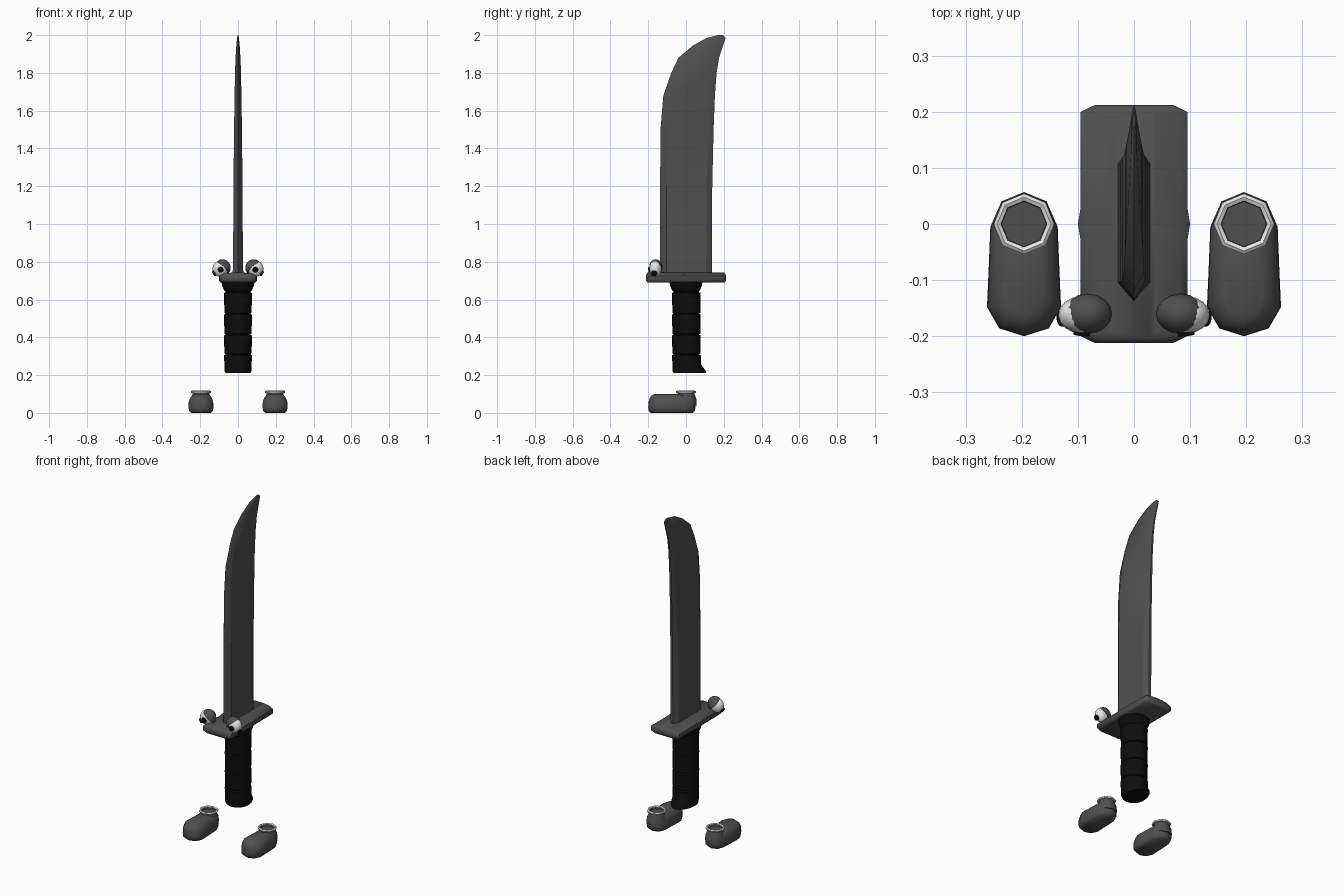
import bpy, bmesh, math
from mathutils import Vector

if "Cube" in bpy.data.objects:
    bpy.data.objects.remove(bpy.data.objects["Cube"])


def material(name, r, g, b):
    m = bpy.data.materials.new(name)
    m.diffuse_color = (r, g, b, 1)
    m.use_nodes = True
    m.node_tree.nodes["Principled BSDF"].inputs["Base Color"].default_value = m.diffuse_color
    return m


GREY = material("dark_grey", 0.08, 0.08, 0.08)
BLACK = material("grip_black", 0.004, 0.004, 0.004)
WHITE = material("white", 0.8, 0.8, 0.8)


def finish(name, bm, mat, angle=35):
    bmesh.ops.recalc_face_normals(bm, faces=bm.faces)
    me = bpy.data.meshes.new(name)
    bm.to_mesh(me)
    bm.free()
    me.materials.append(mat)
    me.shade_smooth()
    me.set_sharp_from_angle(angle=math.radians(angle))
    ob = bpy.data.objects.new(name, me)
    bpy.context.collection.objects.link(ob)
    return ob


def loft(name, rings, mat, angle=35, closed=False):
    """Skin a list of equal-length rings; cap the ends unless closed."""
    bm = bmesh.new()
    vs = [[bm.verts.new(p) for p in ring] for ring in rings]
    n = len(vs[0])
    pairs = list(zip(vs, vs[1:])) + ([(vs[-1], vs[0])] if closed else [])
    for a, b in pairs:
        for i in range(n):
            j = (i + 1) % n
            bm.faces.new((a[i], a[j], b[j], b[i]))
    if not closed:
        bm.faces.new(vs[0])
        bm.faces.new(vs[-1])
    return finish(name, bm, mat, angle)


def circle(cx, cy, z, r, n=8):
    return [(cx + r * math.cos(2 * math.pi * i / n),
             cy + r * math.sin(2 * math.pi * i / n), z) for i in range(n)]


# Blade: z, front edge, back edge, half thickness
levels = [(0.72, -0.138, 0.137, 0.030), (0.78, -0.137, 0.137, 0.026),
          (1.20, -0.137, 0.139, 0.024), (1.50, -0.135, 0.146, 0.021),
          (1.68, -0.120, 0.153, 0.018), (1.80, -0.078, 0.162, 0.016),
          (1.88, -0.040, 0.175, 0.013), (1.945, 0.037, 0.196, 0.009),
          (1.985, 0.110, 0.210, 0.005), (2.00, 0.170, 0.195, 0.002)]
rings = []
for z, f, b, t in levels:
    w = b - f
    e, s = f + min(0.034, w * 0.2), b - min(0.03, w * 0.2)
    rings.append([(0, f, z), (t, e, z), (t, s, z), (t * 0.3, b, z),
                  (-t * 0.3, b, z), (-t, s, z), (-t, e, z)])
loft("blade", rings, GREY, 25)

# Guard: rounded rectangular plate
quarter = [(0.1, 0.0), (0.095, 0.03), (0.095, 0.2), (0.07, 0.212)]
plan = (quarter + [(-x, y) for x, y in reversed(quarter)]
        + [(-x, -y) for x, y in quarter[1:]]
        + [(x, -y) for x, y in reversed(quarter[1:])])
loft("guard", [[(x * sx, y * sy, z) for x, y in plan] for z, sx, sy in
               [(0.69, 0.9, 0.96), (0.70, 1, 1), (0.725, 1, 1),
                (0.735, 0.85, 0.98), (0.742, 0.4, 0.96)]], GREY, 50)

# Grip: z, radius, extra reach of the back side; grooves between wrapped bands
sections = [(0.21, 0.066, 0.042), (0.222, 0.071, 0.034), (0.255, 0.072, 0.008)]
for z0, z1 in [(0.255, 0.305), (0.315, 0.41), (0.42, 0.52), (0.53, 0.635)]:
    if z0 > 0.3:
        sections.append((z0, 0.072, 0.004))
    sections += [(z1, 0.074, 0.004), (z1 + 0.005, 0.065, 0.002)]
sections += [(0.65, 0.074, 0.0), (0.675, 0.085, 0.0), (0.695, 0.087, 0.0)]
rings = []
for z, r, back in sections:
    rings.append([(x, y + back * max(0, y / r), z)
                  for x, y, z in circle(0, 0, z, r, 16)])
loft("grip", rings, BLACK, 35)


def ellipsoid(center, radii, cut=None):
    """Sphere scaled to radii; cut keeps only the side facing that direction."""
    bm = bmesh.new()
    bmesh.ops.create_uvsphere(bm, u_segments=16, v_segments=10, radius=1)
    if cut:
        bmesh.ops.bisect_plane(bm, geom=bm.verts[:] + bm.edges[:] + bm.faces[:],
                               plane_co=(0, 0, 0), plane_no=cut,
                               clear_inner=True)
        bmesh.ops.holes_fill(bm, edges=[e for e in bm.edges if e.is_boundary])
    for v in bm.verts:
        v.co = Vector(center) + Vector([c * r for c, r in zip(v.co, radii)])
    return bm


def disc(name, center, direction, radius):
    bm = bmesh.new()
    bmesh.ops.create_cone(bm, cap_ends=True, segments=12, radius1=radius,
                          radius2=radius * 0.9, depth=0.009)
    q = Vector(direction).to_track_quat('Z', 'Y')
    for v in bm.verts:
        v.co = q @ v.co + Vector(center)
    finish(name, bm, BLACK)


for side, s in (("left", -1), ("right", 1)):
    # Eye with slanted lid and dark pupil
    finish(side + "_eyeball", ellipsoid((s * 0.094, -0.162, 0.763),
                                        (0.041, 0.033, 0.043)), WHITE, 60)
    finish(side + "_eyelid", ellipsoid((s * 0.083, -0.16, 0.768),
                                       (0.044, 0.036, 0.045),
                                       (-s * 0.6, 0.25, 0.75)), GREY, 60)
    disc(side + "_pupil", (s * 0.093, -0.194, 0.757), (s * 0.1, -1, -0.1), 0.016)
    disc(side + "_outer_spot", (s * 0.127, -0.168, 0.738),
         (s * 1, -0.1, -0.6), 0.016)

    # Boot foot: rounded plan outline stacked in height
    cx = s * 0.196
    half = [(0.0, -0.2), (0.044, -0.186), (0.066, -0.148), (0.063, -0.08),
            (0.06, -0.005), (0.042, 0.036), (0.0, 0.05)]
    outline = half + [(-x, y) for x, y in reversed(half[1:-1])]
    loft(side + "_boot_foot",
         [[(cx + x * k, -0.075 + (y + 0.075) * (1 - (1 - k) * 0.5), z)
           for x, y in outline]
          for z, k in [(0, 0.8), (0.012, 0.96), (0.03, 1), (0.06, 0.98),
                       (0.085, 0.83), (0.1, 0.5)]], GREY, 60)
    # Boot ankle with a sunken opening
    loft(side + "_boot_ankle",
         [circle(cx, 0, z, r) for z, r in
          [(0.04, 0.057), (0.075, 0.055), (0.095, 0.046), (0.11, 0.045),
           (0.112, 0.042), (0.102, 0.04)]], GREY, 60)
    # White cuff ring
    loft(side + "_boot_cuff",
         [circle(cx, 0, z, r) for z, r in
          [(0.105, 0.043), (0.106, 0.052), (0.113, 0.054), (0.118, 0.048),
           (0.114, 0.041)]], WHITE, 60, closed=True)
